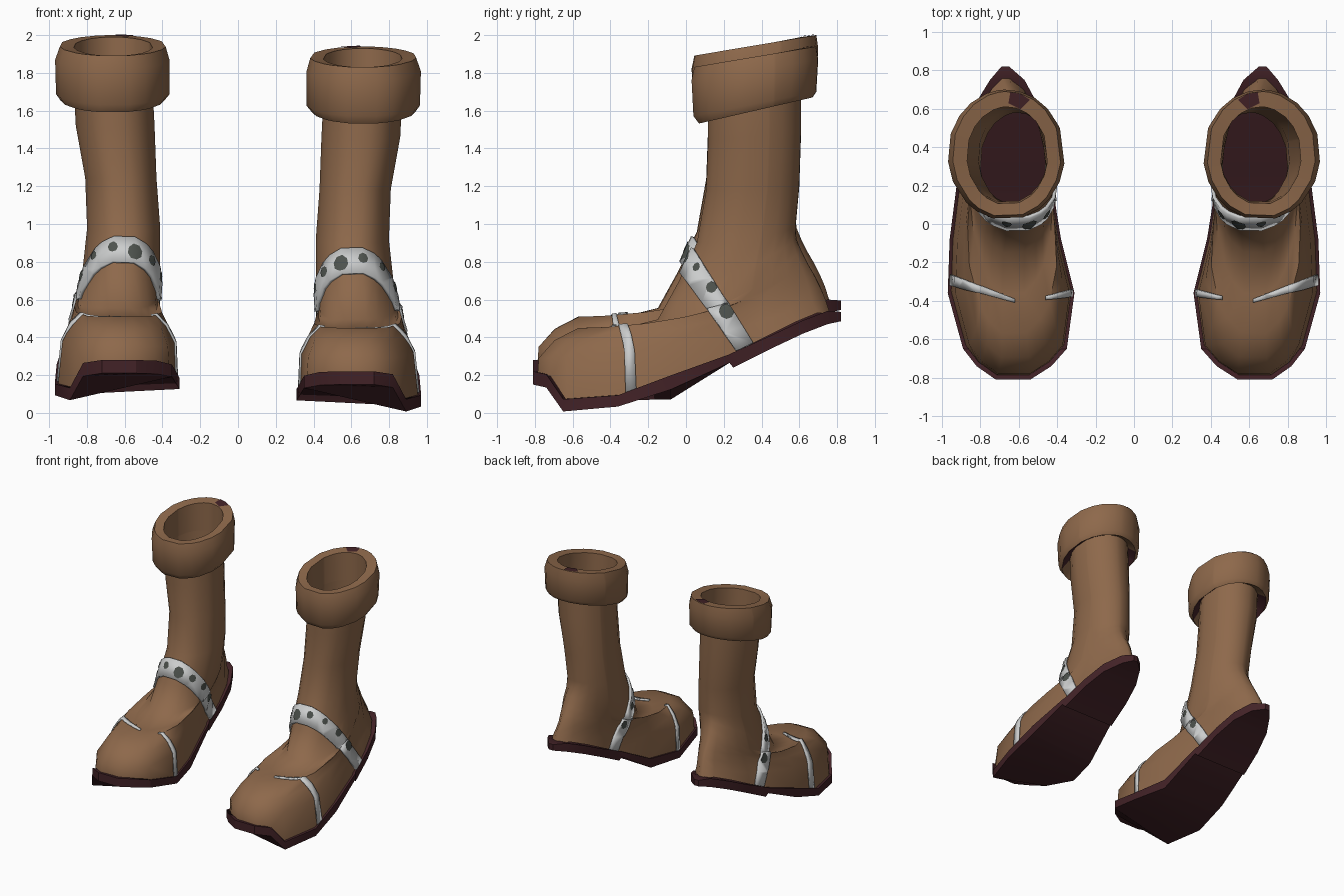
import bpy, bmesh, math
from mathutils import Vector, Matrix
from mathutils.bvhtree import BVHTree

cube = bpy.data.objects.get("Cube")
if cube:
    bpy.data.objects.remove(cube, do_unlink=True)


def material(name, rgb):
    m = bpy.data.materials.new(name)
    m.use_nodes = True
    m.diffuse_color = (*rgb, 1)
    m.node_tree.nodes["Principled BSDF"].inputs["Base Color"].default_value = (*rgb, 1)
    return m


LEATHER = material("brown leather", (0.27, 0.14, 0.07))
SOLE = material("dark maroon", (0.055, 0.016, 0.02))
STRAP = material("pale grey", (0.6, 0.61, 0.61))
STUD = material("dark grey", (0.075, 0.085, 0.075))

# Sole stations: y, inner x, outer x, bottom z, top z, sideways roll
STATIONS = [
    (-.81, .54, .72, .15, .22, 0), (-.74, .43, .82, .14, .21, .03),
    (-.65, .35, .89, .065, .13, .23), (-.36, .31, .97, .05, .11, .05),
    (-.08, .38, .96, .095, .17, -.09), (.23, .43, .92, .265, .31, 0),
    (.25, .44, .91, .24, .32, 0), (.45, .46, .88, .34, .41, 0),
    (.62, .50, .83, .42, .49, 0), (.75, .57, .75, .47, .54, 0),
    (.82, .65, .69, .485, .535, 0)]
CX, HALF = 0.64, 0.33


def outline(level):
    """Counterclockwise sole outline at its bottom (3) or top (4)."""
    def point(s, x):
        return Vector((x, s[0], s[level] + s[5] * (CX - x)))
    return [point(s, s[2]) for s in STATIONS] + [point(s, s[1]) for s in reversed(STATIONS)]


def ring(yf, zf, yb, zb, xin, xout, shape=0.0, power=2):
    """Ring from a front point to a back point, blending oval and sole shape."""
    pts = []
    for p in outline(3):
        foot = Vector(((p.x - CX) / HALF, (p.y + .81) / 1.63 * 2 - 1))
        q = foot.normalized().lerp(foot, shape)
        v = min(max((q.y + 1) / 2, 0), 1)
        pts.append(Vector(((xin + xout) / 2 + q.x * (xout - xin) / 2,
                           yf + (yb - yf) * v, zf + (zb - zf) * v ** power)))
    return pts


def finish(name, bm, mat, angle=40):
    mesh = bpy.data.meshes.new(name)
    bm.to_mesh(mesh)
    mesh.materials.append(mat)
    ob = bpy.data.objects.new(name, mesh)
    bpy.context.collection.objects.link(ob)
    bpy.ops.object.select_all(action='DESELECT')
    ob.select_set(True)
    bpy.context.view_layer.objects.active = ob
    bpy.ops.object.shade_smooth_by_angle(angle=math.radians(angle))
    parts.append(ob)
    return ob


def loft(rings, ladder_caps=False):
    bm = bmesh.new()
    vs = [[bm.verts.new(p) for p in r] for r in rings]
    n = len(rings[0])
    for a, b in zip(vs, vs[1:]):
        for i in range(n):
            j = (i + 1) % n
            bm.faces.new((a[i], a[j], b[j], b[i]))
    if ladder_caps:
        for i in range(n // 2 - 1):
            for r, flip in ((vs[0], True), (vs[-1], False)):
                quad = [r[i], r[i + 1], r[n - 2 - i], r[n - 1 - i]]
                bm.faces.new(quad[::-1] if flip else quad)
    bm.normal_update()
    return bm


def trim(bm, co, normal):
    """Keep only what lies on the normal's side of a plane."""
    bmesh.ops.bisect_plane(bm, geom=bm.verts[:] + bm.edges[:] + bm.faces[:],
                           plane_co=co, plane_no=normal, clear_inner=True)


def band(source, front, back, axis, lift):
    """Slice of the upper between two lines swept along an axis, then lifted."""
    bm = source.copy()
    for (p, q), side in ((front, 1), (back, -1)):
        n = (Vector(q) - Vector(p)).cross(Vector(axis))
        trim(bm, p, n if n.y * side > 0 else -n)
    bm.normal_update()
    for v, n in [(v, v.normal.copy()) for v in bm.verts]:
        v.co += n * lift
    bm.normal_update()
    return bm


def thicken(ob, t):
    mod = ob.modifiers.new("thickness", 'SOLIDIFY')
    mod.thickness, mod.offset = t, -1


def patch(bm, tree, centre, radius, sides=8):
    """Thin plate laid on a surface."""
    co, n, _, _ = tree.find_nearest(Vector(centre))
    u = n.orthogonal().normalized()
    w = n.cross(u)
    verts = []
    for k in range(sides):
        a = math.tau * k / sides
        c = tree.find_nearest(co + (u * math.cos(a) + w * math.sin(a)) * radius)[0]
        verts.append(bm.verts.new(c + n * .005))
    mid = bm.verts.new(co + n * .005)
    for k in range(sides):
        bm.faces.new((verts[k], verts[(k + 1) % sides], mid))


parts = []

# Sole
finish("left_sole", loft([outline(3), outline(4)], True), SOLE, 30)

# Upper: foot, ankle and shaft
base = [Vector((CX + (p.x - CX) * .95, p.y * (.93 if p.y > 0 else .97), p.z - .01))
        for p in outline(4)]
SHAFT_TOP = (.11, 1.62, .61, 1.70, .45, .87, 0, 1)
upper = loft([base] + [ring(*r) for r in (
    (-.78, .29, .735, .61, .335, .93, 1), (-.70, .385, .71, .67, .365, .89, .75),
    (-.58, .45, .68, .73, .39, .87, .4), (-.38, .44, .645, .79, .42, .85, .1),
    (-.16, .495, .61, .86, .42, .84), (-.05, .69, .585, .92, .41, .82),
    (.05, .90, .58, .98, .41, .80), (.10, 1.18, .60, 1.2, .43, .81),
    (.11, 1.45, .61, 1.5, .44, .86), SHAFT_TOP)])
finish("left_upper", upper, LEATHER, 60)

# Folded cuff, dark beneath at the sides
cuff = loft([ring(*r) for r in (
    SHAFT_TOP, (.06, 1.53, .67, 1.67, .39, .94, 0, 1),
    (.03, 1.57, .69, 1.70, .36, .965, 0, 1), (.02, 1.76, .70, 1.87, .36, .97, 0, 1),
    (.035, 1.83, .69, 1.94, .38, .945, 0, 1), (.10, 1.83, .61, 1.93, .45, .87, 0, 1),
    SHAFT_TOP)])
for f in list(cuff.faces)[:2 * len(STATIONS)]:
    f.material_index = int(abs(f.calc_center_median().x - .66) > .15)
finish("left_cuff", cuff, LEATHER, 50).data.materials.append(SOLE)

# Dark tab at the back of the cuff rim
tab = bmesh.new()
patch(tab, BVHTree.FromBMesh(cuff), (.6, .655, 1.95), .06, 5)
finish("left_cuff_tab", tab, SOLE)

# Ankle strap
strap = band(upper, ((0, -.03, .75), (0, .27, .32)), ((0, .03, .89), (0, .36, .36)),
             (1, 0, 0), .018)
thicken(finish("left_ankle_strap", strap, STRAP), .02)

# Round studs on the strap
studs = bmesh.new()
tree = BVHTree.FromBMesh(strap)
for x, y, z, r in ((.86, .215, .535, .041), (.83, .135, .665, .031), (.78, .04, .78, .024),
                   (.67, -.02, .83, .03), (.54, -.02, .80, .046), (.44, .04, .75, .03),
                   (.41, .13, .66, .03), (.40, .22, .53, .034)):
    patch(studs, tree, (x, y, z), r)
finish("left_strap_studs", studs, STUD)

# Toe stripes, one each side, tapering towards the top of the foot
for side, front, back, limit, facing in (
        ("outer", ((.97, -.315, 0), (.62, -.41, 0)), ((.97, -.255, 0), (.62, -.39, 0)), .62, 1),
        ("inner", ((.31, -.375, 0), (.46, -.395, 0)), ((.31, -.335, 0), (.46, -.375, 0)), .46, -1)):
    stripe = band(upper, front, back, (0, 0, 1), .01)
    trim(stripe, (limit, 0, 0), (facing, 0, 0))
    thicken(finish(f"left_{side}_toe_stripe", stripe, STRAP), .012)

# Right boot: mirrored and raised a little
mirror = Matrix.Translation((0, 0, .06)) @ Matrix.Diagonal((-1, 1, 1, 1))
for ob in list(parts):
    twin = ob.copy()
    twin.data = ob.data.copy()
    twin.name = twin.data.name = ob.name.replace("left", "right")
    twin.data.transform(mirror)
    twin.data.flip_normals()
    bpy.context.collection.objects.link(twin)
